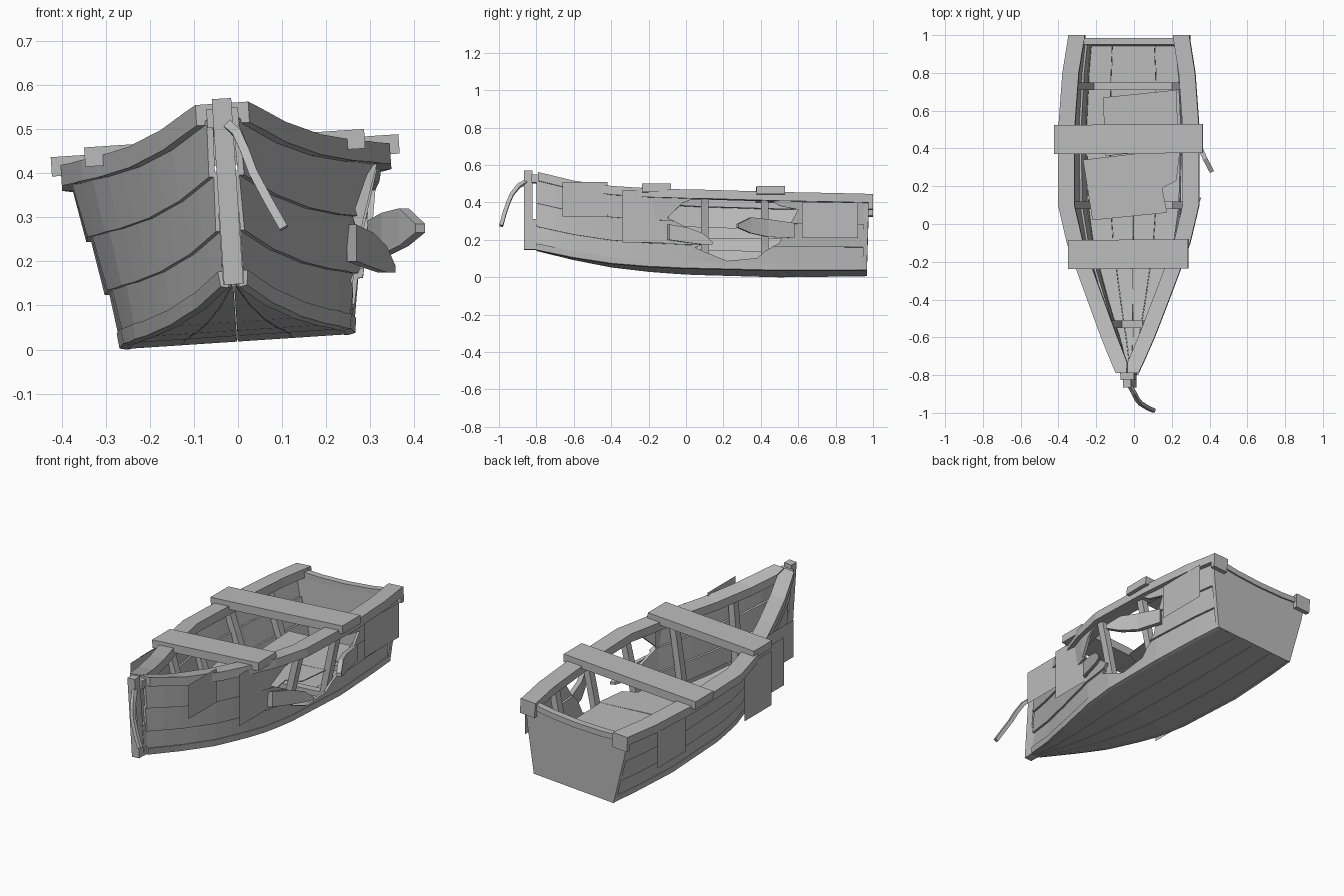
import bpy, bmesh, math
from mathutils import Matrix, Vector

if "Cube" in bpy.data.objects:
    bpy.data.objects.remove(bpy.data.objects["Cube"])

ROLL = Matrix.Rotation(-0.066, 4, 'Y')   # the boat rests heeled to one side
wood = bpy.data.materials.new("weathered_grey_wood")
wood.diffuse_color = (0.5, 0.5, 0.5, 1)
wood.use_nodes = True
wood.node_tree.nodes["Principled BSDF"].inputs["Base Color"].default_value = wood.diffuse_color


def make(name, verts, faces, roll=True):
    bm = bmesh.new()
    vs = [bm.verts.new(v) for v in verts]
    for f in faces:
        bm.faces.new([vs[i] for i in f])
    if len(faces) > 1:
        bmesh.ops.recalc_face_normals(bm, faces=bm.faces)
    if roll:
        bm.transform(ROLL)
    me = bpy.data.meshes.new(name)
    bm.to_mesh(me)
    bm.free()
    me.materials.append(wood)
    ob = bpy.data.objects.new(name, me)
    bpy.context.collection.objects.link(ob)
    return ob


def loft(name, rings, roll=True):
    n, m = len(rings[0]), len(rings)
    faces = [list(range(n)), [(m - 1) * n + i for i in range(n)]]
    for r in range(m - 1):
        for i in range(n):
            j = (i + 1) % n
            faces.append([r * n + i, r * n + j, (r + 1) * n + j, (r + 1) * n + i])
    return make(name, [p for ring in rings for p in ring], faces, roll)


def box(name, x0, x1, y0, y1, z0, z1):
    return loft(name, [[(x0, y, z0), (x1, y, z0), (x1, y, z1), (x0, y, z1)] for y in (y0, y1)])


def interp(table, y):
    if y <= table[0][0]:
        return table[0][1]
    for (a, va), (b, vb) in zip(table, table[1:]):
        if y <= b:
            return va + (vb - va) * (y - a) / (b - a)
    return table[-1][1]


# hull lines along the length: (y, value)
CHINE_Z = [(-.8, .145), (-.6, .1), (-.4, .065), (-.2, .045), (0, .033), (.5, .02), (.97, .024)]
RAIL_Z = [(-.8, .562), (-.6, .508), (-.4, .475), (-.2, .457), (0, .447), (.5, .432), (1, .425)]
BOTTOM_W = [(-.8, .012), (-.6, .068), (-.45, .118), (-.3, .16), (-.1, .213), (.1, .24), (.5, .25), (.8, .236), (.97, .222)]
RAIL_W = [(-.79, .06), (-.65, .123), (-.5, .18), (-.24, .277), (-.1, .327), (.1, .374), (.5, .374), (.8, .352), (1, .32)]
STATIONS = [-.8, -.7, -.6, -.5, -.4, -.3, -.2, -.1, 0, .1, .3, .5, .65, .8, .96]


def side(y, f):
    """Half width and height of the hull side at fraction f of its height."""
    zc, zt = interp(CHINE_Z, y), interp(RAIL_Z, y) - .045
    hb, ht = interp(BOTTOM_W, y), interp(RAIL_W, y) - .026
    return hb + (ht - hb) * max(f, 0) ** 1.1, zc + (zt - zc) * f


# lapped side planks, chine strips and rails
LEVELS = [0, .365, .70, 1.02]
strakes = []
for s, label in ((1, "right"), (-1, "left")):
    for k in range(3):
        rings = []
        for y in STATIONS:
            (x0, z0), (x1, z1) = side(y, LEVELS[k] - (.03 if k else 0)), side(y, LEVELS[k + 1])
            rings.append([(s * (x0 + .014), y, z0), (s * (x1 + .002), y, z1),
                          (s * max(x1 - .012, .001), y, z1), (s * max(x0, .001), y, z0)])
        ob = loft(f"{label}_side_plank_{k + 1}", rings)
        if s > 0:
            strakes.append(ob)
    rings = []
    for y in STATIONS:
        x, z = side(y, 0)
        rings.append([(s * x, y, z - .004), (s * (x + .018), y, z), (s * (x + .022), y, z + .034), (s * x, y, z + .034)])
    loft(f"{label}_chine_strip", rings)
    rings = []
    for y in [-.79, -.73] + STATIONS[2:-1] + [1]:
        w, z = interp(RAIL_W, y), interp(RAIL_Z, y)
        i = max(w - .087, .002)
        rings.append([(s * w, y, z - .047), (s * w, y, z), (s * i, y, z), (s * i, y, z - .047)])
    loft(f"{label}_rail", rings)
    # drooping rail end at the stern
    box(f"{label}_rail_end", *sorted((s * .235, s * .322)), .975, 1, .345, .425)

# bottom planks, split along the length
for k in range(4):
    a, b = -1 + k / 2, -.5 + k / 2
    rings = []
    for y in STATIONS:
        h, z = interp(BOTTOM_W, y), interp(CHINE_Z, y)
        u, v = a * h + .001, b * h - .001
        rings.append([(u, y, z - .002), (v, y, z - .002), (v, y, z + .016), (u, y, z + .016)])
    loft(f"bottom_plank_{k + 1}", rings)

# transom with a dipped top edge and cap
TRANSOM = [(-.24, .022), (.24, .022), (.292, .29), (.308, .405), (.16, .388), (0, .382), (-.16, .388), (-.308, .405), (-.292, .29)]
loft("transom", [[(x, y + .03 * z, z) for x, z in TRANSOM] for y in (.942, .966)])
loft("transom_cap", [[(x, .95, z), (x, .986, z), (x, .986, z + .03), (x, .95, z + .03)]
                     for x, z in ((-.3, .385), (-.15, .37), (0, .365), (.15, .37), (.3, .385))])

# jagged breach cut through the right side
HOLE = [(-.1, .30), (-.02, .375), (.04, .40), (.44, .40), (.5, .36), (.6, .34), (.56, .27), (.53, .24),
        (.5, .165), (.42, .12), (.38, .085), (.22, .07), (.12, .11), (.05, .14), (.11, .17), (.02, .24)]
cutter = loft("breach_cutter", [[(x, y, z) for y, z in HOLE] for x in (.17, .6)])
cutter.hide_render = True
for ob in strakes:
    mod = ob.modifiers.new("breach", 'BOOLEAN')
    mod.operation, mod.solver, mod.object = 'DIFFERENCE', 'EXACT', cutter
    bpy.context.view_layer.objects.active = ob
    bpy.ops.object.modifier_apply(modifier=mod.name)
bpy.data.objects.remove(cutter)

# frames: two side ribs and a floor bar each
for n, y in enumerate((-.53, -.2, .1, .42, .73)):
    for s, label in ((1, "right"), (-1, "left")):
        rings = []
        for f in (.04, .35, .7, 1.03):
            x, z = side(y, f)
            rings.append([(s * (x - .006), y - .02, z), (s * (x - .006), y + .02, z),
                          (s * (x - .042), y + .02, z), (s * (x - .042), y - .02, z)])
        loft(f"{label}_rib_{n + 1}", rings)
    h, z = interp(BOTTOM_W, y), interp(CHINE_Z, y)
    box(f"floor_bar_{n + 1}", -h, h, y - .02, y + .02, z + .012, z + .045)

# thin loose floor boards
BOARDS = {"rear_floor_board": [(-.165, .67), (.225, .71), (.235, .4), (-.15, .36)],
          "front_floor_board": [(-.27, .34), (.245, .40), (.225, .23), (.15, .19), (.175, .06), (-.22, .02)]}
for name, pts in BOARDS.items():
    loft(name, [[(x, y, z) for x, y in pts] for z in (.203, .208)], False)

# planks lying across the rails
for name, w, y, z in (("rear_cross_plank", .395, .45, .441), ("front_cross_plank", .318, -.16, .458)):
    rings = []
    for x in (-w, w):
        c = y + .008 * x
        rings.append([(x, c - .077, z - .022), (x, c + .077, z - .022), (x, c + .077, z + .022), (x, c - .077, z + .022)])
    loft(name, rings)

# flat upright repair sheets standing along the sides: (x, y range, z range)
SHEETS = [(.245, -.34, -.09, .185, .465), (.165, -.66, -.42, .325, .51), (.325, .62, .92, .21, .40),
          (-.375, .54, .78, .16, .40), (-.345, -.24, -.01, .105, .40), (-.33, -.37, -.13, .16, .42),
          (-.29, -.51, -.29, .25, .45)]
for n, (x, y0, y1, z0, z1) in enumerate(SHEETS):
    quad = [(x, y0, z0), (x, y1, z0), (x, y1, z1), (x, y0, z1)]
    make(f"repair_sheet_{n + 1}", quad if x > 0 else quad[::-1], [[0, 1, 2, 3]], False)


# splintered planks around the breach, bent outwards: (x, y, z low, z high)
def splinter(name, pts, t=.022):
    loft(name, [[(x, y, a), (x + t, y + t / 2, a), (x + t, y + t / 2, b), (x, y, b)] for x, y, a, b in pts], False)


splinter("rear_splinter", [(.29, .57, .21, .29), (.325, .43, .215, .31), (.365, .34, .235, .32), (.402, .27, .265, .285)])
splinter("front_splinter", [(.247, -.10, .20, .283), (.285, .0, .185, .265), (.315, .08, .175, .235), (.335, .13, .175, .19)])

# stem post and its inner blocks
box("stem_post", -.022, .022, -.865, -.82, .148, .57)
box("stem_backing", -.036, .036, -.825, -.785, .505, .548)
box("stem_lower_backing", -.024, .024, -.825, -.785, .148, .31)

# mooring rope hanging off the bow
ROPE = [(-.022, -.855, .51), (.0, -.895, .488), (.018, -.93, .445), (.035, -.95, .40), (.07, -.972, .335), (.104, -.988, .275)]
rings = []
for i, p in enumerate(ROPE):
    d = (Vector(ROPE[min(i + 1, 5)]) - Vector(ROPE[max(i - 1, 0)])).normalized()
    u = d.cross(Vector((0, 1, 0))).normalized() * .01
    v = d.cross(u).normalized() * .01
    rings.append([tuple(Vector(p) + a * u + b * v) for a, b in ((1, 1), (-1, 1), (-1, -1), (1, -1))])
loft("bow_rope", rings, False)
